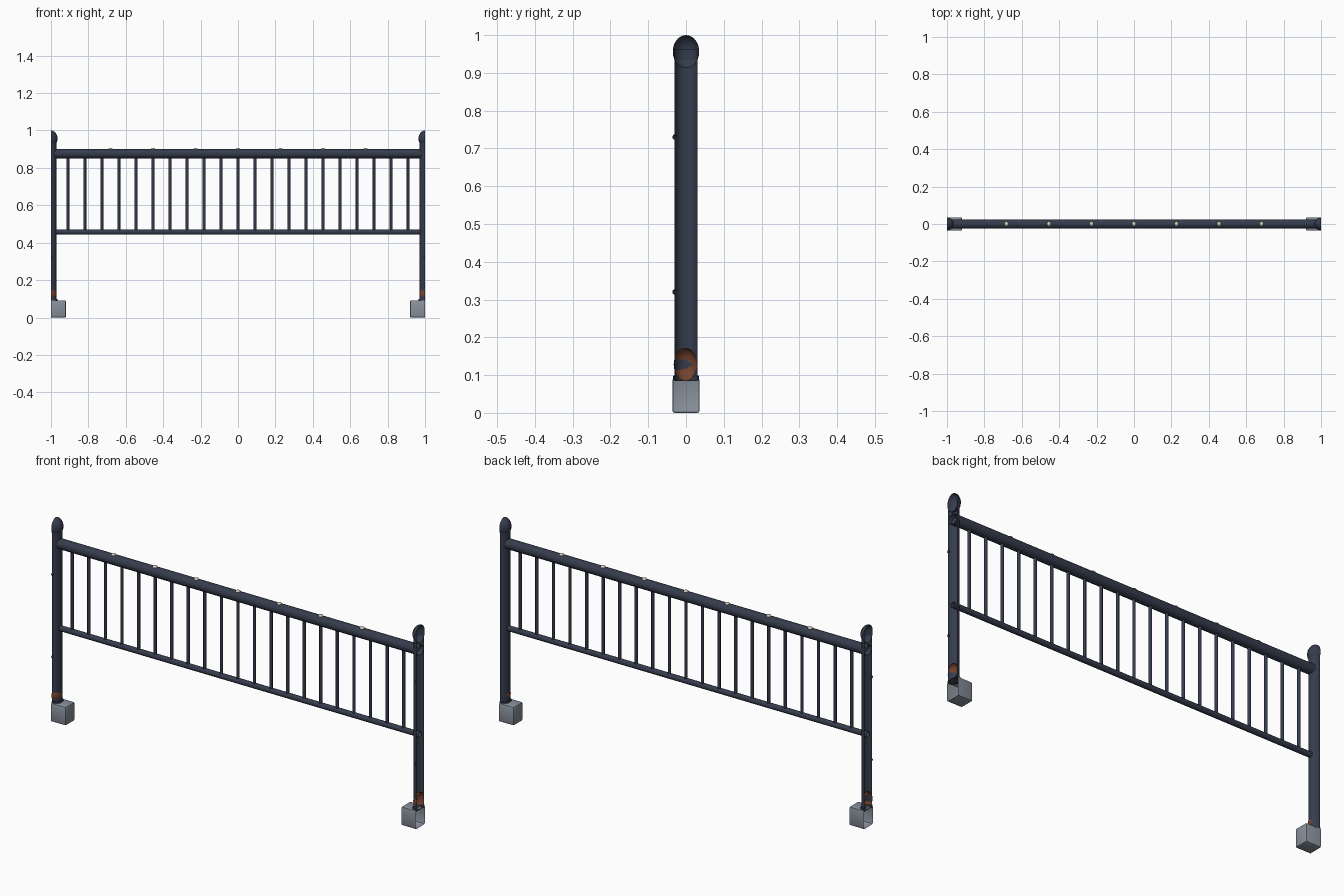
import bpy, bmesh, math
from mathutils import Matrix, Vector

if "Cube" in bpy.data.objects:
    bpy.data.objects.remove(bpy.data.objects["Cube"])


def material(name, rgb):
    m = bpy.data.materials.new(name)
    m.diffuse_color = (*rgb, 1)
    m.use_nodes = True
    m.node_tree.nodes["Principled BSDF"].inputs["Base Color"].default_value = m.diffuse_color
    return m


IRON = material("dark painted iron", (0.035, 0.045, 0.072))
STONE = material("grey concrete", (0.25, 0.285, 0.335))
RUST = material("rust", (0.18, 0.058, 0.028))
CREAM = material("pale rivet", (0.62, 0.58, 0.45))


def finish(name, bm, mat, halved=False):
    """Make the object; halved parts are cut open at x = 1 and mirrored."""
    if halved:
        bmesh.ops.bisect_plane(bm, geom=bm.verts[:] + bm.edges[:] + bm.faces[:],
                               plane_co=(1, 0, 0), plane_no=(1, 0, 0), clear_outer=True)
    me = bpy.data.meshes.new(name)
    bm.to_mesh(me)
    bm.free()
    me.materials.append(mat)
    ob = bpy.data.objects.new(name, me)
    bpy.context.collection.objects.link(ob)
    if halved:
        ob.modifiers.new("mirror", 'MIRROR').use_clip = False
    bpy.ops.object.select_all(action='DESELECT')
    ob.select_set(True)
    bpy.context.view_layer.objects.active = ob
    bpy.ops.object.shade_smooth_by_angle(angle=math.radians(40))
    return ob


def tube(bm, a, b, r, sides=24, caps=False):
    a, b = Vector(a), Vector(b)
    d = b - a
    rot = d.to_track_quat('Z', 'Y').to_matrix().to_4x4()
    bmesh.ops.create_cone(bm, cap_ends=caps, segments=sides, radius1=r, radius2=r,
                          depth=d.length, matrix=Matrix.Translation((a + b) / 2) @ rot)


def ball(bm, c, size, u=24, v=14):
    bmesh.ops.create_uvsphere(bm, u_segments=u, v_segments=v, radius=1,
                              matrix=Matrix.Translation(c) @ Matrix.Diagonal((*size, 1)))


# half posts, open at the panel ends
bm = bmesh.new()
tube(bm, (1, 0, 0.085), (1, 0, 0.963), 0.03)
finish("post", bm, IRON, True)

# rounded post caps
bm = bmesh.new()
ball(bm, (1, 0, 0.956), (0.035, 0.035, 0.044))
finish("post_cap", bm, IRON, True)

# collars where the posts meet the blocks
bm = bmesh.new()
tube(bm, (1, 0, 0.086), (1, 0, 0.099), 0.035, caps=True)
bmesh.ops.bevel(bm, geom=[e for e in bm.edges if abs(e.verts[0].co.z - e.verts[1].co.z) < 1e-5],
                offset=0.004, segments=2, affect='EDGES', profile=0.5)
finish("post_collar", bm, IRON, True)

# concrete footing blocks
bm = bmesh.new()
bmesh.ops.create_cube(bm, size=1, matrix=Matrix.Translation((1, 0, 0.046))
                      @ Matrix.Diagonal((0.16, 0.072, 0.092, 1)))
bmesh.ops.bevel(bm, geom=bm.edges[:], offset=0.006, segments=2, affect='EDGES', profile=0.5)
finish("footing_block", bm, STONE, True)

# rust patches at the post feet
bm = bmesh.new()
ball(bm, (1, -0.0015, 0.128), (0.031, 0.031, 0.044))
finish("rust_patch", bm, RUST, True)

# small bolts on the post fronts
bm = bmesh.new()
for z in (0.32, 0.73):
    ball(bm, (1, -0.03, z), (0.007, 0.006, 0.007), 12, 8)
finish("post_bolt", bm, IRON, True)

# handrail and lower rail
for name, z, r in (("handrail", 0.876, 0.025), ("lower_rail", 0.457, 0.0135)):
    bm = bmesh.new()
    tube(bm, (-1, 0, z), (1, 0, z), r)
    finish(name, bm, IRON)

# balusters
bm = bmesh.new()
for i in range(-10, 11):
    tube(bm, (i / 11, 0, 0.455), (i / 11, 0, 0.875), 0.0075, 12)
finish("balusters", bm, IRON)

# pale rivets along the handrail
bm = bmesh.new()
for i in range(-3, 4):
    ball(bm, (i * 0.2273, 0, 0.9), (0.012, 0.012, 0.007), 12, 8)
finish("handrail_rivets", bm, CREAM)
